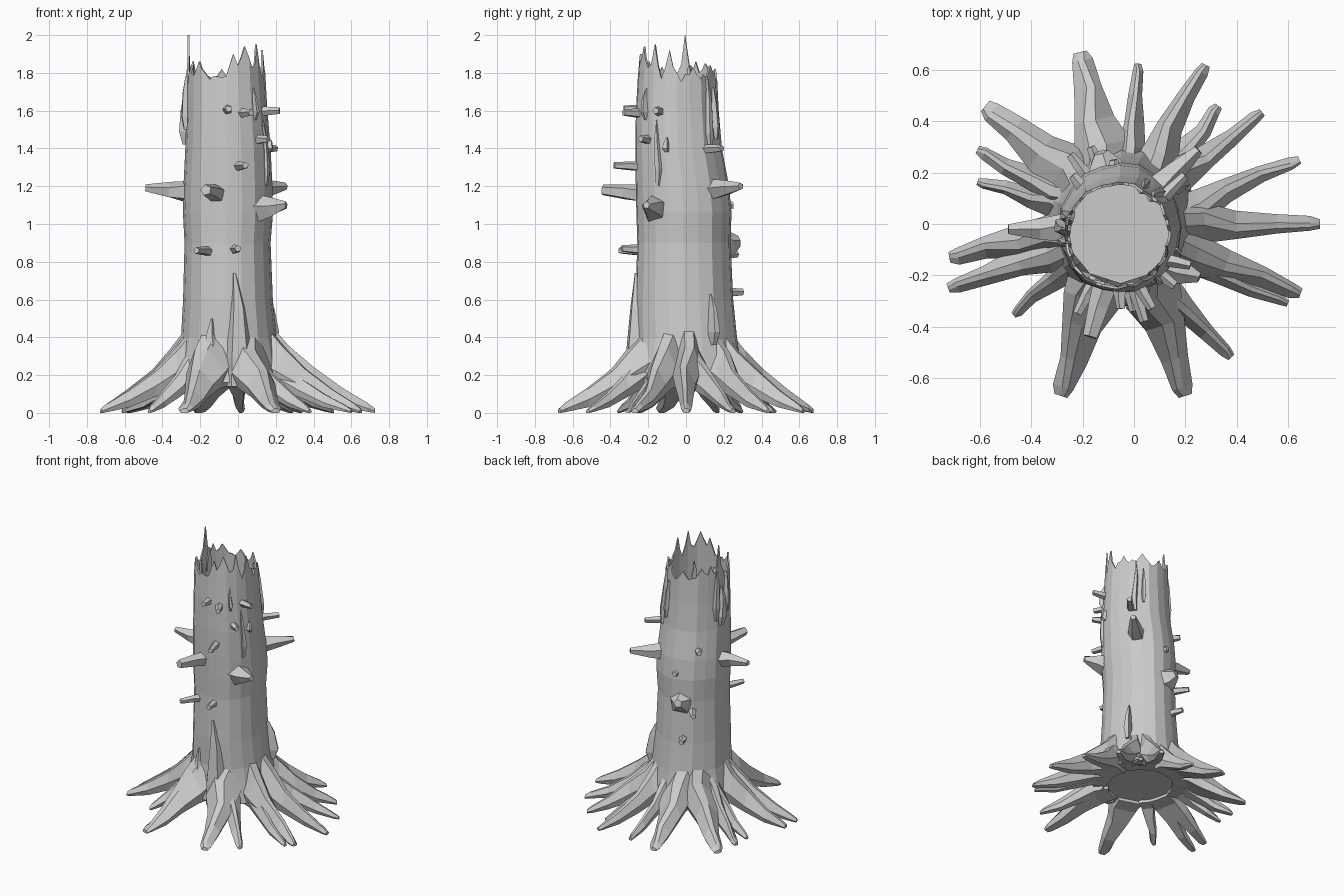
import bpy, bmesh, math, random
from mathutils import Vector

random.seed(7)
if "Cube" in bpy.data.objects:
    bpy.data.objects.remove(bpy.data.objects["Cube"])

wood = bpy.data.materials.new("grey_wood")
wood.use_nodes = True
GREY = (0.6, 0.6, 0.6, 1)
wood.diffuse_color = GREY
wood.node_tree.nodes["Principled BSDF"].inputs["Base Color"].default_value = GREY


def finish(name, bm):
    bmesh.ops.recalc_face_normals(bm, faces=bm.faces)
    mesh = bpy.data.meshes.new(name)
    bm.to_mesh(mesh)
    bm.free()
    mesh.materials.append(wood)
    bpy.context.collection.objects.link(bpy.data.objects.new(name, mesh))


def loft(name, rings):
    """Skin a list of closed rings of points and cap both ends."""
    bm = bmesh.new()
    loops = [[bm.verts.new(p) for p in ring] for ring in rings]
    n = len(loops[0])
    for a, b in zip(loops, loops[1:]):
        for i in range(n):
            bm.faces.new((a[i], a[(i + 1) % n], b[(i + 1) % n], b[i]))
    bm.faces.new(loops[0])
    bm.faces.new(loops[-1])
    finish(name, bm)


# Trunk profile: height, centre x, centre y, radius in x, radius in y
PROFILE = [(0.16, -.05, 0, .31, .31), (0.25, -.05, 0, .288, .295),
           (0.4, -.05, 0, .258, .272), (0.6, -.055, -.01, .242, .262),
           (0.9, -.057, -.012, .232, .25), (1.06, -.055, -.012, .243, .255),
           (1.2, -.055, -.02, .24, .25), (1.4, -.055, -.04, .23, .232),
           (1.6, -.06, -.047, .218, .222), (2.0, -.07, -.045, .205, .2)]


def direction(deg):
    return Vector((math.cos(math.radians(deg)), math.sin(math.radians(deg)), 0))


def surface(deg, z, scale=1.0):
    """Point on the trunk skin at an angle and height."""
    z_in = min(max(z, PROFILE[0][0]), PROFILE[-1][0])
    for a, b in zip(PROFILE, PROFILE[1:]):
        if z_in <= b[0]:
            t = (z_in - a[0]) / (b[0] - a[0])
            cx, cy, rx, ry = (a[i] + (b[i] - a[i]) * t for i in range(1, 5))
            break
    d = direction(deg)
    return Vector((cx + rx * scale * d.x, cy + ry * scale * d.y, z))


# Trunk: broad flat facets, each split in three for the splintered rim
FACETS, SPLIT = 20, 3
N = FACETS * SPLIT
STEP = 360 / N
facet_bump = [random.uniform(0.97, 1.03) for _ in range(FACETS)]


def trunk_ring(heights, scale=1.0):
    ring = []
    for i in range(N):
        k, t = divmod(i, SPLIT)
        k2 = (k + 1) % FACETS
        a = surface(k * 360 / FACETS, heights[i], scale * facet_bump[k])
        b = surface(k2 * 360 / FACETS, heights[i], scale * facet_bump[k2])
        ring.append(a.lerp(b, t / SPLIT))
    return ring


# Rim spikes: angle, peak height, half width in degrees
SPIKES = [(168, 2.0, 9), (324, 1.95, 10), (300, 1.94, 18), (348, 1.92, 10),
          (282, 1.9, 13), (228, 1.86, 14), (204, 1.83, 10), (60, 1.84, 12),
          (132, 1.85, 14), (96, 1.82, 10), (24, 1.83, 9), (150, 1.86, 9)]
rim = []
for i in range(N):
    h = 1.75 + random.uniform(0, 0.05)
    for ang, top, half in SPIKES:
        off = abs((i * STEP - ang + 180) % 360 - 180)
        h = max(h, top - (top - 1.77) * off / half)
    rim.append(h)

# Hollow shell: outer skin, rim, then the inner wall down to a low floor
outer = [trunk_ring([p[0]] * N) for p in PROFILE[:-1]]
inner = [trunk_ring([z] * N, 0.94) for z in (1.6, 1.2, 0.9, 0.4, 0.2)]
loft("trunk", outer + [trunk_ring(rim), trunk_ring(rim, 0.95)] + inner)

# Roots: tip x, tip y, width, height of the ridge, angle where it leaves the trunk
ROOTS = [(-.21, .67, .1, .46, 106), (.015, .625, .05, .4, 80), (.28, .62, .065, .44, 60),
         (.33, .46, .06, .34, 45), (.5, .435, .06, .44, 38), (.645, .25, .06, .4, 8),
         (.725, 0, .07, .48, 0), (.65, -.27, .075, .46, 338), (.6, -.31, .05, .36, 331),
         (.38, -.52, .06, .38, 300), (.2, -.67, .1, .46, 297), (-.285, -.67, .1, .46, 246),
         (-.47, -.355, .05, .4, 220), (-.725, -.25, .07, .44, 200),
         (-.72, -.13, .08, .46, 190), (-.61, .165, .05, .4, 165),
         (-.61, .29, .06, .42, 152), (-.58, .46, .1, .46, 136)]
# Along a root: distance, ridge height share, underside height, width share
STATIONS = [(0, 1, .14, 1.6), (.2, .74, .13, 1.5), (.42, .5, .085, 1.05),
            (.7, .27, .03, .72), (.93, .11, .006, .55), (1, .05, 0, .35)]
for tx, ty, width, top, leave in ROOTS:
    tip = Vector((tx, ty, 0))
    start = surface(leave, 0.4, 0.82)
    start.z = 0
    side = (tip - start).normalized().cross(Vector((0, 0, 1)))
    rings = []
    for t, ridge, under, w in STATIONS:
        c = start.lerp(tip, t) + side * math.sin(t * math.pi) * random.uniform(-.015, .015)
        hi = top * ridge + random.uniform(-.01, .01) * (1 - t)
        half = width * w * 0.75
        lean = random.uniform(-.3, .3)
        rings.append([c + side * (half * x) + Vector((0, 0, under + (hi - under) * z))
                      for x, z in ((lean + .3, 1), (lean - .3, .97), (-1, .45),
                                   (-.65, 0), (.7, 0), (1, .38))])
    loft("root", rings)


def stub(name, tip, base_r, tip_r, drop=0.02, turn_base=0, sides=5):
    """Broken branch running outwards from the trunk to its tip."""
    tip = Vector(tip)
    deg = math.degrees(math.atan2(tip.y + .02, tip.x + .055)) + turn_base
    base = surface(deg, tip.z - drop, 0.88)
    axis = (tip - base).normalized()
    u = axis.cross(Vector((0, 0, 1))).normalized()
    v = u.cross(axis)
    rings = []
    for t, r in ((0, base_r), (.45, base_r * .6 + tip_r * .4), (1, tip_r)):
        turn = random.uniform(0, .4)
        rings.append([base.lerp(tip, t) + r * (u * math.cos(turn + k * math.tau / sides)
                      + v * math.sin(turn + k * math.tau / sides)) for k in range(sides)])
    loft(name, rings)


# Large branches and knots
for tip, br, tr, turn in (((-.49, -.02, 1.19), .06, .02, 0), ((-.17, -.44, 1.18), .05, .03, 0),
                          ((.25, .29, 1.2), .06, .02, 0), ((.255, -.21, 1.1), .08, .02, -9),
                          ((-.13, .28, .91), .09, .03, 0)):
    stub("branch_stub", tip, br, tr, turn_base=turn)

# Small twigs
for tip in ((-.22, -.35, .86), (0, -.34, .87), (.04, -.38, 1.31), (.22, -.16, 1.6),
            (-.05, -.33, 1.61), (.07, -.33, 1.59), (.2, .19, 1.4), (.16, -.24, 1.45),
            (-.17, .3, .64), (-.25, .27, .84), (-.24, .19, 1.27), (-.08, .25, 1.1)):
    stub("twig", tip, .028, .018, 0.005)


def shard(name, deg, z0, z1, width, out):
    """Sliver of bark standing on the trunk skin, widest low down."""
    n = direction(deg)
    rings = []
    for t, w, o in ((0, .55, .3), (.25, 1, 1), (.7, .6, .8), (1, .12, .2)):
        c = surface(deg, z0 + (z1 - z0) * t)
        s = Vector((-n.y, n.x, 0)) * width * w / 2
        c += s * random.uniform(-.4, .4)
        rings.append([c - s - n * .03, c + s - n * .03,
                      c + s * .5 + n * out * o, c - s * .6 + n * out * o])
    loft(name, rings)


# Bark slivers on the upper trunk
for args in ((172, 1.42, 1.7, .08, .03), (160, 1.46, 1.84, .06, .02),
             (188, 1.5, 1.78, .05, .02), (48, 1.38, 1.78, .05, .02),
             (62, 1.45, 1.72, .04, .02), (330, 1.2, 1.55, .05, .015),
             (312, 1.55, 1.72, .035, .03), (345, 1.38, 1.46, .05, .02)):
    shard("bark_sliver", *args)

# Splinters standing above the roots
for args in ((279, .14, .74, .15, .03), (32, .36, .63, .06, .05),
             (250, .2, .5, .1, .015)):
    shard("buttress", *args)
